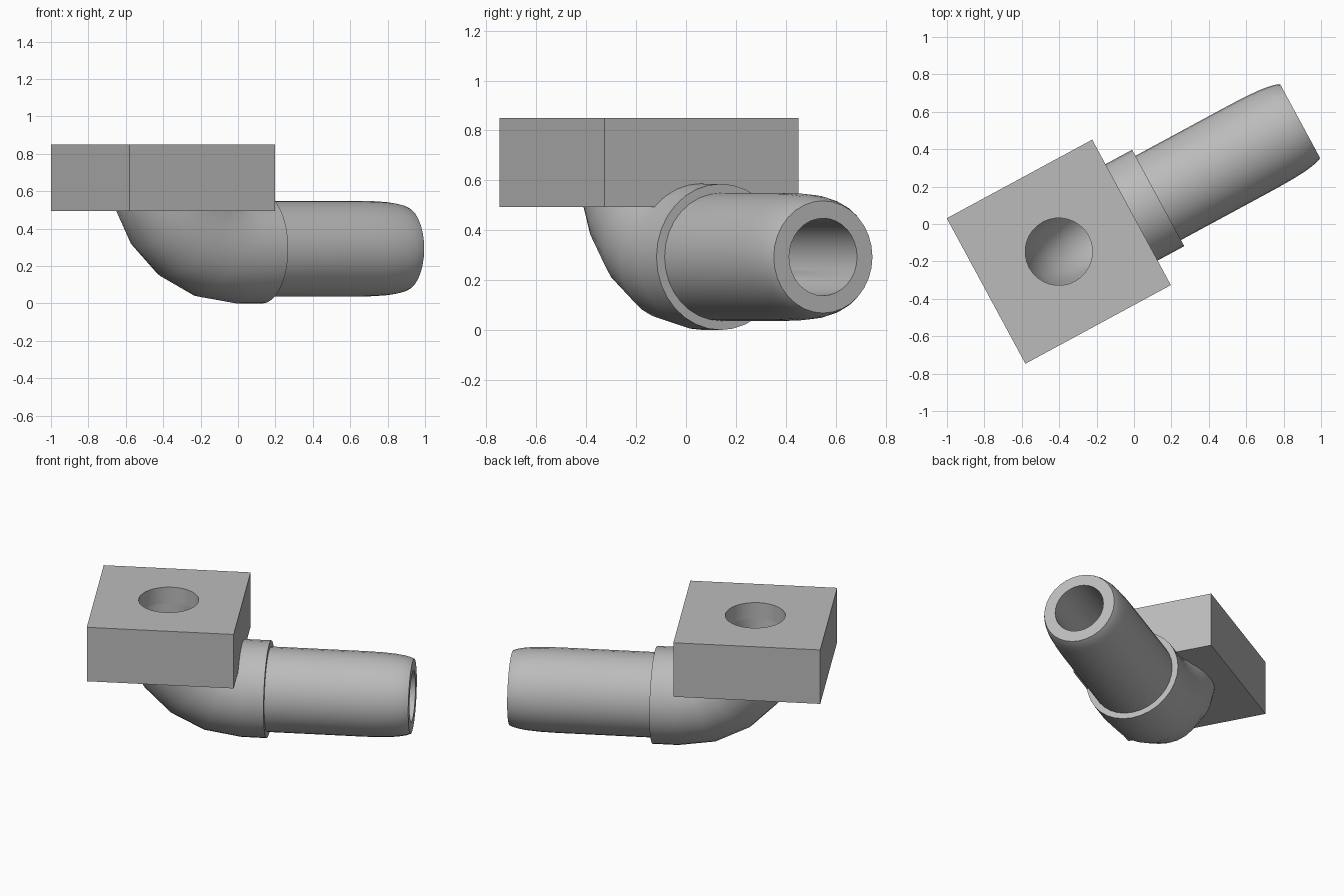
import bpy, bmesh
from math import sin, cos, radians, pi
from mathutils import Matrix, Vector

if "Cube" in bpy.data.objects:
    bpy.data.objects.remove(bpy.data.objects["Cube"])

SIDES = 32
AXIS_Z = 0.293          # height of the pipe axis
BEND = 0.45             # centreline radius of the elbow
COLLAR_END = 0.604
PLACE = Matrix.Translation((-0.402, -0.148, 0)) @ Matrix.Rotation(radians(28.4), 4, 'Z')

grey = bpy.data.materials.new("metal grey")
grey.use_nodes = True
colour = (0.5, 0.5, 0.5, 1)
grey.diffuse_color = colour
grey.node_tree.nodes["Principled BSDF"].inputs["Base Color"].default_value = colour


def finish(name, bm):
    bmesh.ops.recalc_face_normals(bm, faces=bm.faces)
    mesh = bpy.data.meshes.new(name)
    bm.to_mesh(mesh)
    bm.free()
    mesh.transform(PLACE)
    mesh.materials.append(grey)
    obj = bpy.data.objects.new(name, mesh)
    bpy.context.collection.objects.link(obj)
    return obj


def sweep(name, stations):
    """Closed round solid through stations of (x, z, bend angle, radius)."""
    bm = bmesh.new()
    rings = []
    for x, z, a, r in stations:
        out = Vector((-sin(a), 0, -cos(a)))
        side = Vector((0, 1, 0))
        turns = [2 * pi * i / SIDES for i in range(SIDES)]
        rings.append([bm.verts.new(Vector((x, 0, z)) + r * (cos(t) * out + sin(t) * side))
                      for t in turns])
    for low, high in zip(rings, rings[1:]):
        for i in range(SIDES):
            j = (i + 1) % SIDES
            bm.faces.new((low[i], low[j], high[j], high[i]))
    bm.faces.new(rings[0])
    bm.faces.new(rings[-1])
    return finish(name, bm)


def bend(radius):
    """Five-step quarter turn from the pipe axis up to vertical."""
    angles = [radians(18 * i) for i in range(6)]
    return [(BEND - BEND * sin(a), AXIS_Z + BEND - BEND * cos(a), a, radius) for a in angles]


def straight(points):
    return [(x, AXIS_Z, 0, r) for x, r in points]


def cut(obj, cutter):
    mod = obj.modifiers.new("cut", 'BOOLEAN')
    mod.operation = 'DIFFERENCE'
    mod.solver = 'EXACT'
    mod.object = cutter
    graph = bpy.context.evaluated_depsgraph_get()
    mesh = bpy.data.meshes.new_from_object(obj.evaluated_get(graph))
    obj.modifiers.clear()
    obj.data = mesh


# Square mounting block
bm = bmesh.new()
bmesh.ops.create_cube(bm, size=1, matrix=Matrix.Translation((0, 0, 0.672))
                      @ Matrix.Diagonal((0.884, 0.884, 0.356, 1)))
block = finish("mounting_block", bm)

# Elbow with its short collar
elbow = sweep("elbow", straight([(COLLAR_END, 0.293)]) + bend(0.293))

# Straight tail with a rounded tip
tail = sweep("pipe_tail", straight([(1.467, 0.225), (1.445, 0.234), (1.41, 0.242), (1.36, 0.249),
                                    (1.28, 0.254), (1.18, 0.256), (COLLAR_END, 0.256)]))

# Bore running from the tip through the bend and out of the block
bore = sweep("bore_cutter", straight([(1.55, 0.155), (COLLAR_END, 0.155), (COLLAR_END - 0.01, 0.18)])
             + bend(0.18) + [(0, 0.95, pi / 2, 0.18)])
bore.hide_render = True

cut(block, elbow)
for part in (block, elbow, tail):
    cut(part, bore)
bpy.data.objects.remove(bore)

# Smooth rounds with crisp edges
for part in (block, elbow, tail):
    bpy.ops.object.select_all(action='DESELECT')
    part.select_set(True)
    bpy.context.view_layer.objects.active = part
    bpy.ops.object.shade_smooth_by_angle(angle=radians(30))
